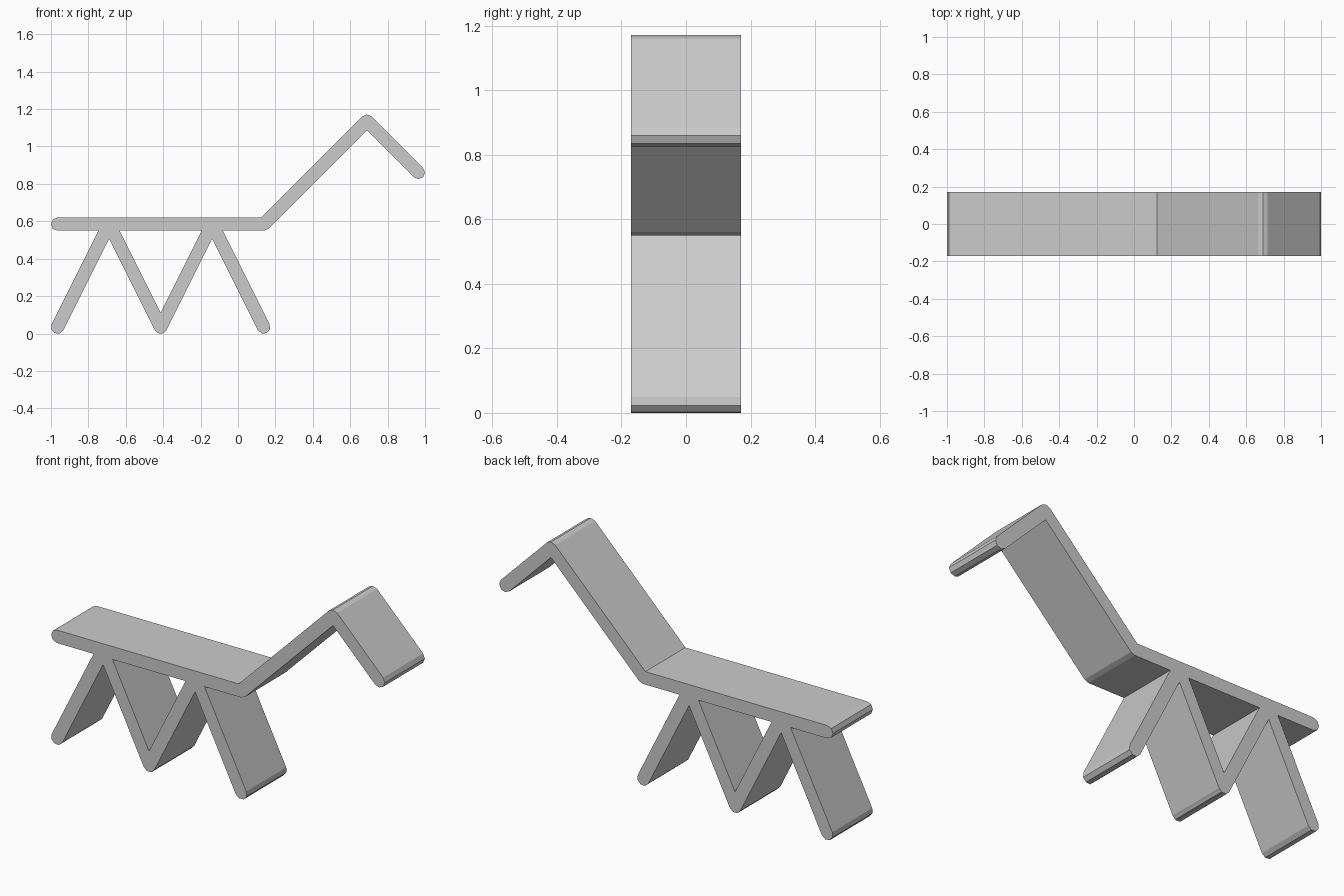
import bpy, bmesh, math
from mathutils import Vector
from mathutils.geometry import delaunay_2d_cdt

if "Cube" in bpy.data.objects:
    bpy.data.objects.remove(bpy.data.objects["Cube"])

RADIUS = 0.035      # half the plank thickness
HALF_WIDTH = 0.171
STEP = 0.2757       # spacing of the zigzag
FOOT_Z = 0.0333

grey = bpy.data.materials.new("plain grey")
grey.use_nodes = True
colour = (0.6, 0.6, 0.6, 1)
grey.diffuse_color = colour
grey.node_tree.nodes["Principled BSDF"].inputs["Base Color"].default_value = colour


def point(i, k):
    """Centreline joint on the step grid."""
    return Vector((-1 + RADIUS + i * STEP, FOOT_Z + k * STEP))


def capsule(a, b):
    """Outline of a plank with half-octagon ends."""
    d = b - a
    heading = math.atan2(d.y, d.x)
    outline = []
    for centre, start in ((b, heading - math.pi / 2), (a, heading + math.pi / 2)):
        for n in range(5):
            t = start + n * math.pi / 4
            outline.append(centre + RADIUS * Vector((math.cos(t), math.sin(t))))
    return outline


def plank_chain(name, joints):
    """Merge the plank outlines in the plane, then extrude them across y."""
    coords, loops = [], []
    for a, b in zip(joints, joints[1:]):
        outline = capsule(a, b)
        loops.append(list(range(len(coords), len(coords) + len(outline))))
        coords += outline
    verts, _, faces, _, _, owners = delaunay_2d_cdt(coords, [], loops, 1, 1e-5)

    bm = bmesh.new()
    bv = [bm.verts.new((v.x, -HALF_WIDTH, v.y)) for v in verts]
    for face, owner in zip(faces, owners):
        if owner:
            bm.faces.new([bv[i] for i in face])
    loose = [v for v in bm.verts if not v.link_faces]
    bmesh.ops.delete(bm, geom=loose, context='VERTS')
    result = bmesh.ops.extrude_face_region(bm, geom=bm.faces[:], use_keep_orig=True)
    moved = [g for g in result["geom"] if isinstance(g, bmesh.types.BMVert)]
    bmesh.ops.translate(bm, verts=moved, vec=(0, 2 * HALF_WIDTH, 0))
    bmesh.ops.recalc_face_normals(bm, faces=bm.faces[:])

    mesh = bpy.data.meshes.new(name)
    bm.to_mesh(mesh)
    bm.free()
    mesh.materials.append(grey)
    obj = bpy.data.objects.new(name, mesh)
    bpy.context.collection.objects.link(obj)
    return obj


# Flat back, rising neck and drooping head
plank_chain("back_neck_and_head", [point(0, 2), point(4, 2), point(6, 4), point(7, 3)])

# Zigzag legs, feet and tops alternating
plank_chain("zigzag_legs", [point(i, 2 * (i % 2)) for i in range(5)])
